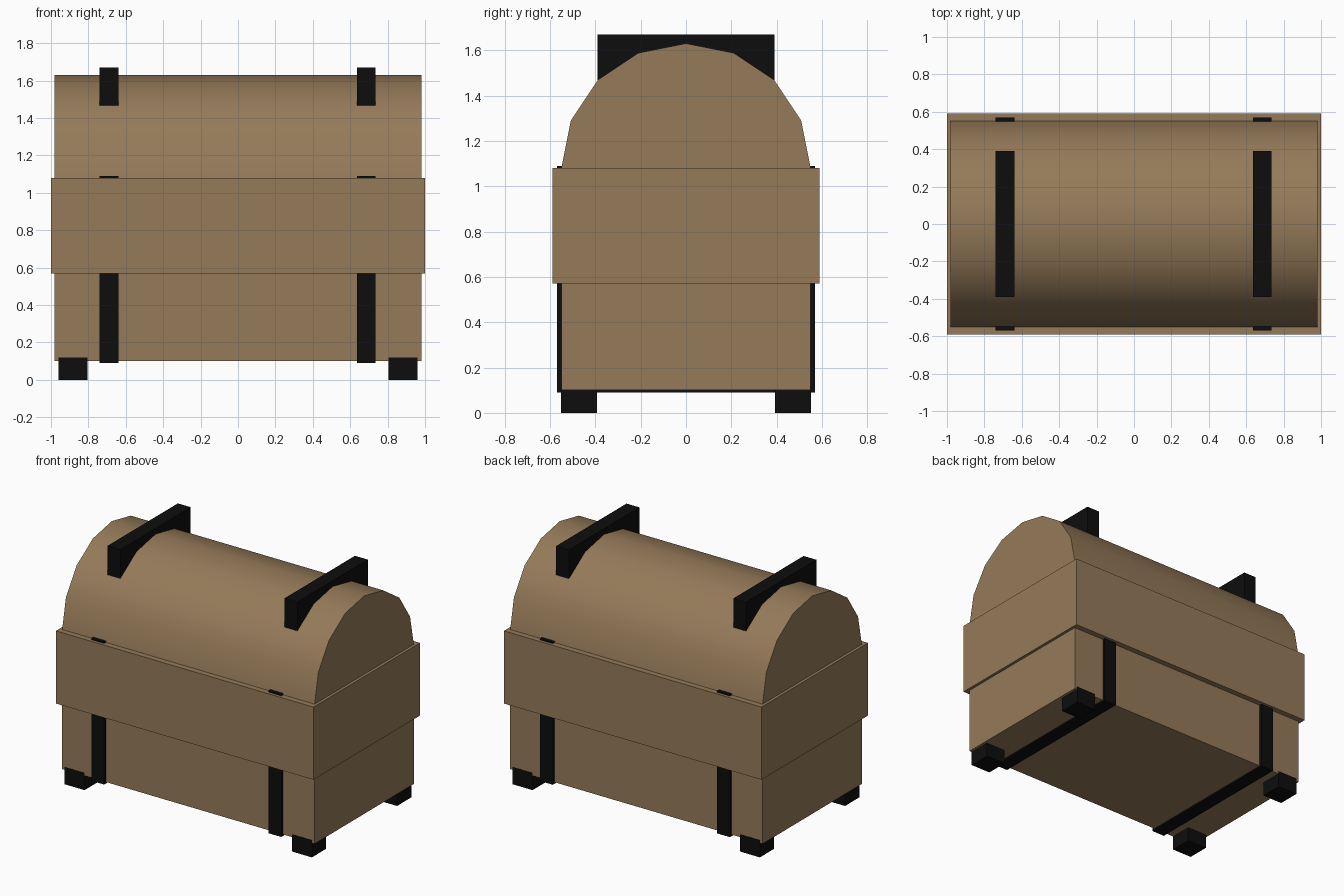
import bpy, bmesh, math

if "Cube" in bpy.data.objects:
    bpy.data.objects.remove(bpy.data.objects["Cube"])


def material(name, rgb):
    m = bpy.data.materials.new(name)
    m.diffuse_color = (*rgb, 1)
    m.use_nodes = True
    m.node_tree.nodes["Principled BSDF"].inputs["Base Color"].default_value = m.diffuse_color
    return m


WOOD = material("brown wood", (0.30, 0.195, 0.10))
IRON = material("black iron", (0.004, 0.004, 0.004))


def finish(name, bm, mat):
    bmesh.ops.recalc_face_normals(bm, faces=bm.faces)
    me = bpy.data.meshes.new(name)
    bm.to_mesh(me)
    bm.free()
    me.materials.append(mat)
    ob = bpy.data.objects.new(name, me)
    bpy.context.collection.objects.link(ob)
    return ob


def box(name, x, y, z, mat):
    """Box from (low, high) ranges on each axis."""
    bm = bmesh.new()
    bmesh.ops.create_cube(bm, size=1)
    for v in bm.verts:
        for i, (lo, hi) in enumerate((x, y, z)):
            v.co[i] = lo if v.co[i] < 0 else hi
    return finish(name, bm, mat)


# Lower chest and the wide rim round its middle
box("chest_body", (-0.98, 0.98), (-0.55, 0.55), (0.10, 0.60), WOOD)
box("rim_band", (-1.0, 1.0), (-0.59, 0.59), (0.57, 1.08), WOOD)

# Half-round lid: eight facets, smooth along the curve, flat ends
bm = bmesh.new()
arc = [(0.55 * math.cos(math.pi * i / 8), 1.08 + 0.55 * math.sin(math.pi * i / 8))
       for i in range(9)]
end = bm.faces.new([bm.verts.new((-0.98, y, z)) for y, z in arc])
ext = bmesh.ops.extrude_face_region(bm, geom=[end], use_keep_orig=True)
for g in ext["geom"]:
    if isinstance(g, bmesh.types.BMVert):
        g.co.x = 0.98
lid = finish("lid", bm, WOOD)
bpy.context.view_layer.objects.active = lid
lid.select_set(True)
bpy.ops.object.shade_smooth_by_angle(angle=math.radians(40))

# Iron straps round the chest and bars over the lid
for side, cx in (("left", -0.69), ("right", 0.685)):
    xr = (cx - 0.05, cx + 0.05)
    box(side + "_strap", xr, (-0.57, 0.57), (0.09, 1.09), IRON)
    box(side + "_lid_bar", xr, (-0.39, 0.39), (1.30, 1.67), IRON)

# Four feet
for sx in (-1, 1):
    for sy in (-1, 1):
        name = ("left" if sx < 0 else "right") + ("_front" if sy < 0 else "_back") + "_foot"
        box(name, sorted((sx * 0.805, sx * 0.96)), sorted((sy * 0.393, sy * 0.552)),
            (0, 0.12), IRON)
